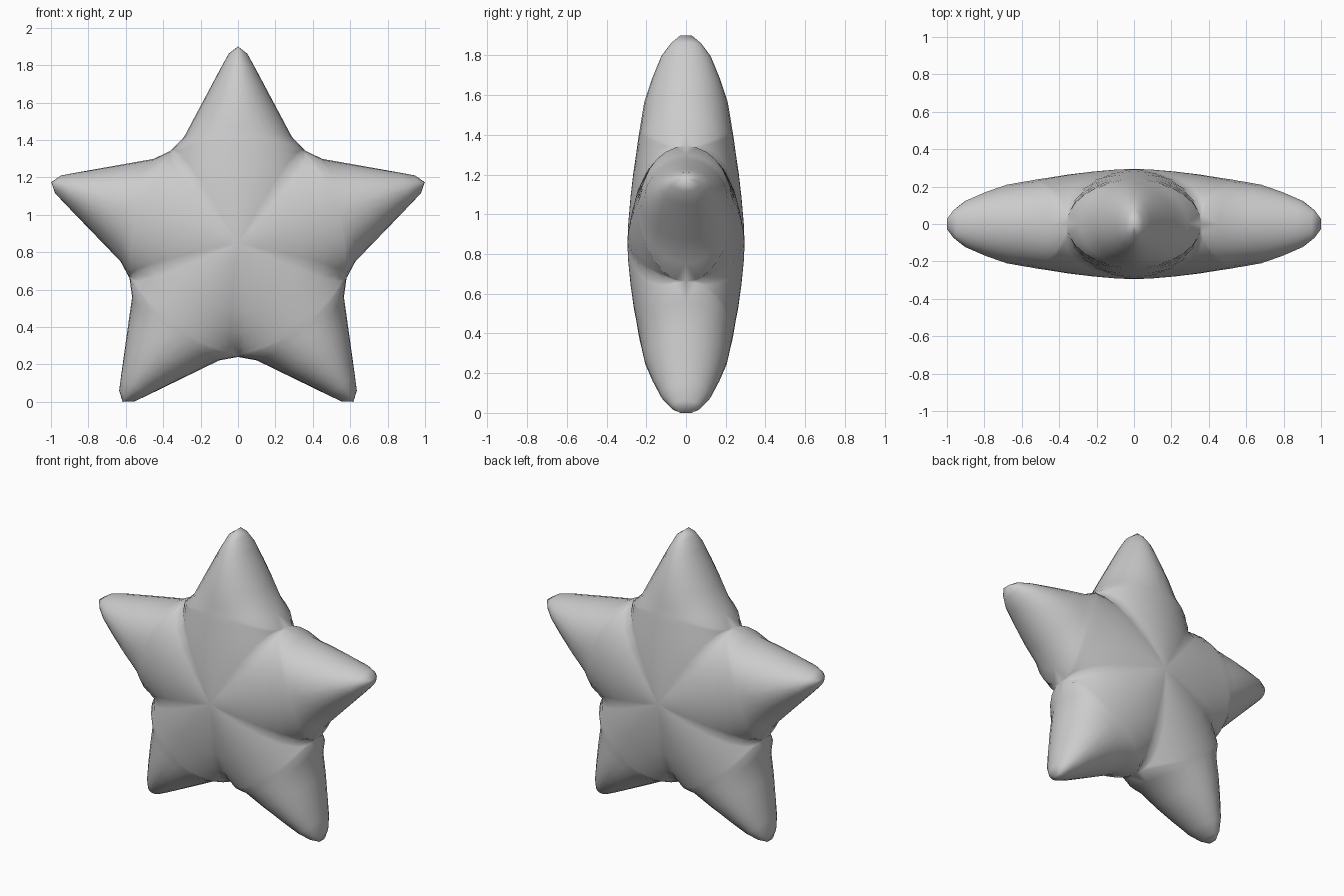
import bpy, bmesh, math
from mathutils import Vector

if "Cube" in bpy.data.objects:
    bpy.data.objects.remove(bpy.data.objects["Cube"])

CENTRE_Z = 0.85
COLS = 7
C36, S36 = math.cos(math.radians(36)), math.sin(math.radians(36))

# Inner rows: ridge distance, ridge height, valley distance, valley height
inner = [(0, .295, 0, .295), (.10, .291, .10, .287), (.23, .28, .22, .268),
         (.36, .265, .36, .235), (.46, .25, .48, .183), (.52, .242, .56, .115),
         (.56, .236, .597, .055), (.58, .232, .61, 0)]
# Outer rows: ridge distance, ridge height, outline distance, outline half width
outer = [(.615, .227, .567, .288), (.715, .21, .71, .212), (.83, .172, .83, .148),
         (.945, .125, .935, .092), (1.012, .075, 1.012, .05), (1.05, .03, 1.05, 0)]
rows = [(a, h, q * C36, q * S36, y) for a, h, q, y in inner]
rows += [(a, h, u, v, 0) for a, h, u, v in outer]


def cross_section(a, h, u, w, y):
    """Rounded section from the arm ridge to the valley or outline."""
    end = math.acos(min(1, y / h))
    pts = []
    for j in range(COLS + 1):
        t = end * j / COLS
        f = math.sin(t) / math.sin(end) if end > 1e-6 else 0
        pts.append((a + (u - a) * f * f, w * f, h * math.cos(t)))
    return pts


grid = [cross_section(*r) for r in rows]
bm = bmesh.new()

# Five arms, each made of four mirrored quarter shells
for arm in range(5):
    ang = math.radians(72 * arm)
    along = Vector((math.sin(ang), 0, math.cos(ang)))
    across = Vector((math.cos(ang), 0, -math.sin(ang)))
    for side in (-1, 1):
        for face in (-1, 1):
            vs = [[bm.verts.new(along * u + across * (v * side)
                                + Vector((0, y * face, CENTRE_Z)))
                   for u, v, y in row] for row in grid]
            for i in range(len(vs) - 1):
                for j in range(COLS):
                    bm.faces.new((vs[i][j], vs[i + 1][j],
                                  vs[i + 1][j + 1], vs[i][j + 1]))

# Weld the shells into one closed skin
bmesh.ops.remove_doubles(bm, verts=bm.verts[:], dist=0.0008)
bmesh.ops.recalc_face_normals(bm, faces=bm.faces[:])
for f in bm.faces:
    f.smooth = True
mesh = bpy.data.meshes.new("puffy_star")
bm.to_mesh(mesh)
bm.free()
star = bpy.data.objects.new("puffy_star", mesh)
bpy.context.collection.objects.link(star)
